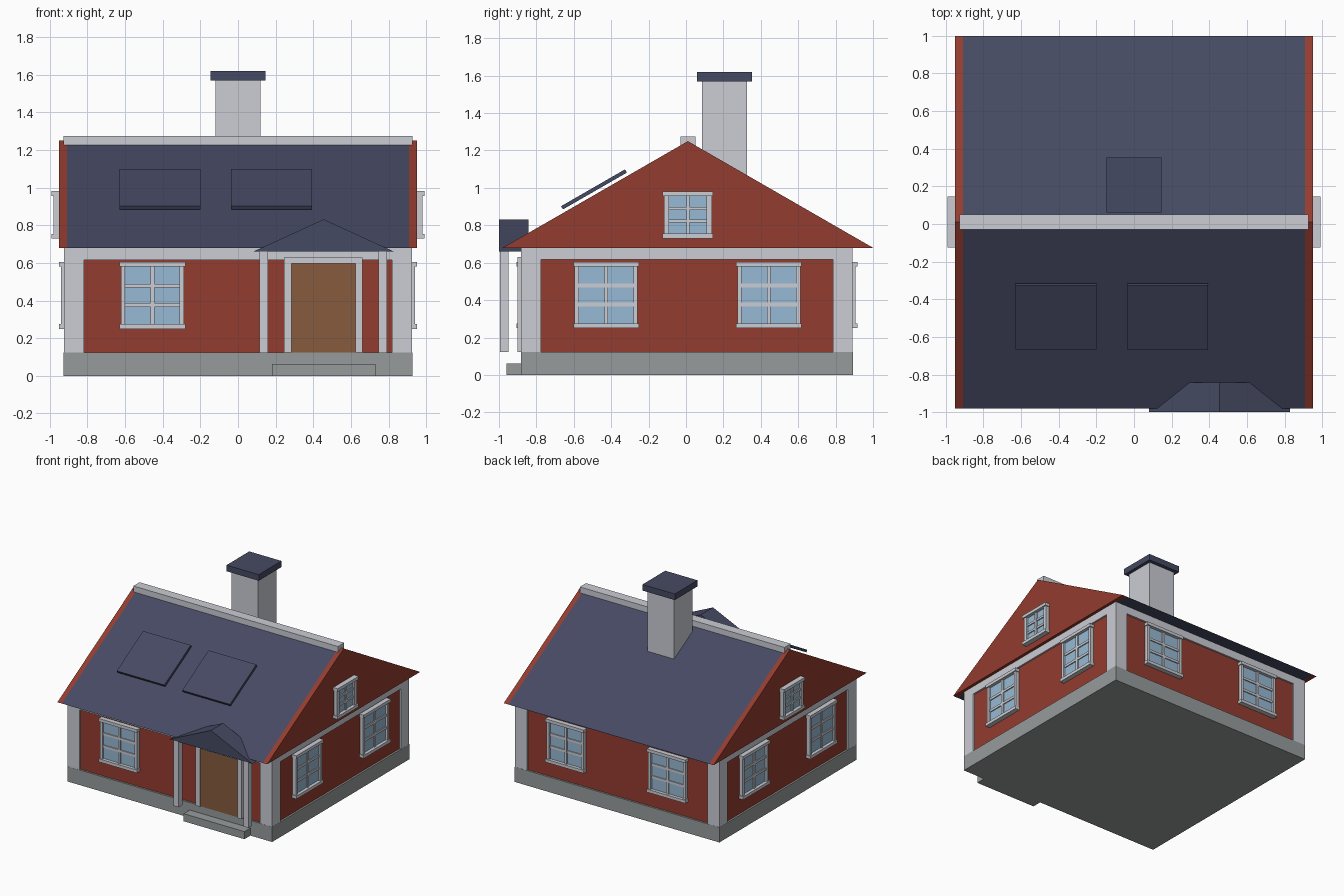
import bpy, bmesh, math
from mathutils import Matrix, Vector

if "Cube" in bpy.data.objects:
    bpy.data.objects.remove(bpy.data.objects["Cube"])


def material(name, rgb):
    m = bpy.data.materials.new(name)
    m.diffuse_color = (*rgb, 1)
    m.use_nodes = True
    m.node_tree.nodes["Principled BSDF"].inputs["Base Color"].default_value = m.diffuse_color
    return m


RED = material("barn_red", (0.295, 0.045, 0.028))
WHITE = material("trim_white", (0.60, 0.61, 0.66))
SLATE = material("roof_slate", (0.060, 0.068, 0.122))
STONE = material("stone_grey", (0.31, 0.33, 0.33))
GLASS = material("glass_blue", (0.31, 0.49, 0.66))
WOOD = material("door_brown", (0.24, 0.105, 0.046))

YC = 0.005           # centre of the house body in y
RIDGE_Y = 0.01


def finish(name, bm, mat, matrix=None):
    if matrix is not None:
        bm.transform(matrix)
    bmesh.ops.recalc_face_normals(bm, faces=bm.faces)
    me = bpy.data.meshes.new(name)
    bm.to_mesh(me)
    bm.free()
    me.materials.append(mat)
    ob = bpy.data.objects.new(name, me)
    bpy.context.collection.objects.link(ob)
    return ob


def boxes(name, mat, spans, matrix=None):
    """One mesh made of boxes given as (x0, x1, y0, y1, z0, z1)."""
    bm = bmesh.new()
    for x0, x1, y0, y1, z0, z1 in spans:
        mid = Vector(((x0 + x1) / 2, (y0 + y1) / 2, (z0 + z1) / 2))
        bmesh.ops.create_cube(bm, size=1, matrix=Matrix.Translation(mid)
                              @ Matrix.Diagonal((x1 - x0, y1 - y0, z1 - z0, 1)))
    return finish(name, bm, mat, matrix)


def prism(name, mat, profile, axis, a, b):
    """Extrude a 2D profile (horizontal, z) along axis 'x' or 'y' from a to b."""
    bm = bmesh.new()
    place = (lambda h, z: (a, h, z)) if axis == 'x' else (lambda h, z: (h, a, z))
    face = bm.faces.new([bm.verts.new(place(h, z)) for h, z in profile])
    ext = bmesh.ops.extrude_face_region(bm, geom=[face], use_keep_orig=True)
    shift = (b - a, 0, 0) if axis == 'x' else (0, b - a, 0)
    bmesh.ops.translate(bm, vec=shift,
                        verts=[v for v in ext["geom"] if isinstance(v, bmesh.types.BMVert)])
    return finish(name, bm, mat)


def window(name, origin, angle, w, h, side, bar, deep):
    """Window with its outside facing local -y; origin is the middle of its bottom on the wall."""
    mx = Matrix.Translation(origin) @ Matrix.Rotation(angle, 4, 'Z')
    cap = 0.025                      # height of head and sill boards
    o, i = w / 2 - 0.007, w / 2 - side
    z0, z1 = cap, h - cap
    frame = [(-w / 2, w / 2, -deep, 0, 0, cap),
             (-w / 2, w / 2, -deep, 0, z1, h),
             (-o, -i, -deep * 0.75, 0, z0, z1),
             (i, o, -deep * 0.75, 0, z0, z1)]
    boxes(name + "_frame", WHITE, frame, mx)
    row = (z1 - z0) / 3
    bars = [(-bar / 2, bar / 2, -deep * 0.6, 0, z0, z1)]
    bars += [(-i, i, -deep * 0.55, 0, z0 + k * row - bar / 2, z0 + k * row + bar / 2) for k in (1, 2)]
    boxes(name + "_bars", WHITE, bars, mx)
    boxes(name + "_glass", GLASS, [(-i, i, -deep * 0.35, 0, z0, z1)], mx)


# Foundation, entry step and walls
boxes("foundation", STONE, [(-0.927, 0.927, YC - 0.887, YC + 0.887, 0, 0.123)])
boxes("entry_step", STONE, [(0.18, 0.73, -0.96, -0.87, 0, 0.062)])
boxes("walls", RED, [(-0.912, 0.912, YC - 0.872, YC + 0.872, 0.12, 0.68)])

# White corner boards and frieze below the eaves
corners = []
for sx in (-1, 1):
    for sy in (-1, 1):
        xs = sorted((sx * 0.818, sx * 0.926))
        ys = sorted((YC + sy * 0.78, YC + sy * 0.886))
        corners.append((*xs, *ys, 0.123, 0.616))
boxes("corner_boards", WHITE, corners)
boxes("frieze", WHITE, [(-0.926, 0.926, YC - 0.886, YC + 0.886, 0.616, 0.68)])

# Roof with red gable ends
gable = [(-0.98, 0.68), (1.0, 0.68), (RIDGE_Y, 1.25)]
prism("roof", SLATE, gable, 'x', -0.91, 0.91)
prism("gable_left", RED, gable, 'x', -0.95, -0.91)
prism("gable_right", RED, gable, 'x', 0.91, 0.95)
boxes("ridge_cap", WHITE, [(-0.927, 0.927, RIDGE_Y - 0.04, RIDGE_Y + 0.04, 1.2, 1.275)])

# Chimney
boxes("chimney", WHITE, [(-0.12, 0.12, 0.085, 0.325, 1.0, 1.57)])
boxes("chimney_cap", SLATE, [(-0.146, 0.146, 0.06, 0.354, 1.57, 1.62)])

# Roof panels raised parallel to the front slope
tilt = Matrix.Rotation(math.atan2(0.57, 0.99), 4, 'X')
for n, x in (("left", -0.415), ("right", 0.178)):
    boxes("roof_panel_" + n, SLATE, [(-0.216, 0.216, -0.197, 0.197, -0.01, 0.01)],
          Matrix.Translation((x, -0.492, 0.992)) @ tilt)

# Porch canopy on two posts
prism("porch_canopy", SLATE, [(0.08, 0.66), (0.83, 0.66), (0.455, 0.832)], 'y', -1.0, -0.842)
boxes("porch_posts", WHITE, [(x, x + 0.046, -0.995, -0.949, 0.122, 0.66) for x in (0.114, 0.746)])

# Door and its frame
boxes("door", WOOD, [(0.285, 0.625, -0.889, -0.86, 0.123, 0.598)])
boxes("door_frame", WHITE, [(0.245, 0.285, -0.9, -0.86, 0.123, 0.63),
                            (0.625, 0.662, -0.9, -0.86, 0.123, 0.63),
                            (0.285, 0.625, -0.9, -0.86, 0.598, 0.63)])

# Wall windows: one in front, two on each other side
W = dict(w=0.35, h=0.355, side=0.03, bar=0.02, deep=0.04)
window("front_window", (-0.455, YC - 0.871, 0.25), 0, **W)
for k, s in enumerate((-1, 1), 1):
    window(f"back_window_{k}", (s * 0.46, YC + 0.871, 0.25), math.pi, **W)
    window(f"right_window_{k}", (0.911, 0.008 + s * 0.435, 0.25), math.pi / 2, **W)
    window(f"left_window_{k}", (-0.911, 0.008 + s * 0.435, 0.25), -math.pi / 2, **W)

# Small windows in the gables
G = dict(w=0.27, h=0.252, side=0.035, bar=0.017, deep=0.042)
window("gable_window_right", (0.949, RIDGE_Y, 0.73), math.pi / 2, **G)
window("gable_window_left", (-0.949, RIDGE_Y, 0.73), -math.pi / 2, **G)
